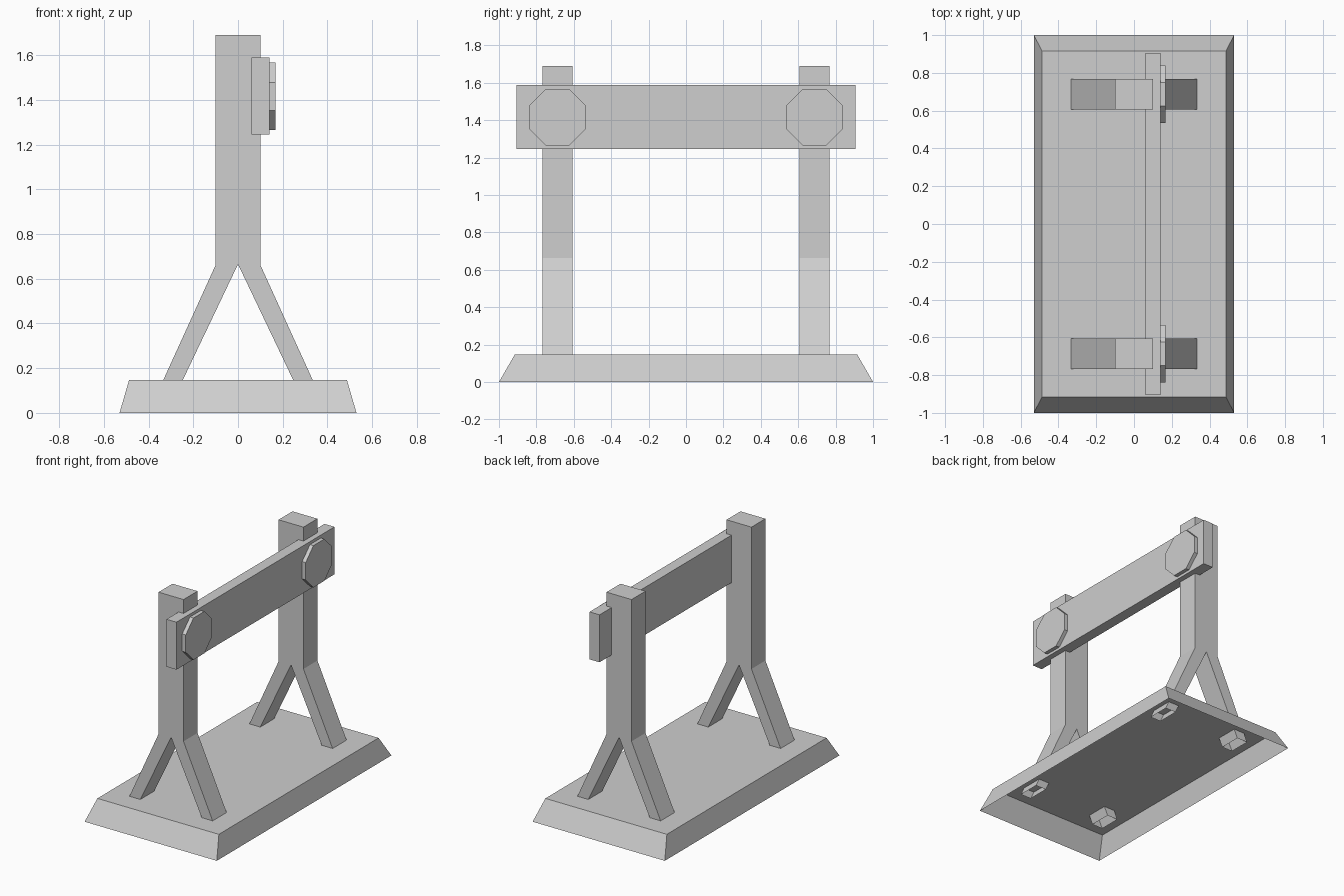
import bpy
import bmesh
import math
from mathutils import Matrix, Vector

cube = bpy.data.objects.get("Cube")
if cube:
    bpy.data.objects.remove(cube, do_unlink=True)

GREY = (0.62, 0.62, 0.62, 1)
mat = bpy.data.materials.new("plain grey")
mat.use_nodes = True
mat.diffuse_color = GREY
mat.node_tree.nodes["Principled BSDF"].inputs["Base Color"].default_value = GREY


def finish(name, bm, open_below=None):
    """Turn a bmesh into an object, removing downward faces below a height."""
    bmesh.ops.recalc_face_normals(bm, faces=bm.faces)
    if open_below is not None:
        bottoms = [f for f in bm.faces
                   if f.normal.z < -0.9 and f.calc_center_median().z < open_below]
        bmesh.ops.delete(bm, geom=bottoms, context='FACES')
    mesh = bpy.data.meshes.new(name)
    bm.to_mesh(mesh)
    bm.free()
    mesh.materials.append(mat)
    obj = bpy.data.objects.new(name, mesh)
    bpy.context.collection.objects.link(obj)
    return obj


def box(bm, centre, size):
    return bmesh.ops.create_cube(
        bm, size=1, matrix=Matrix.Translation(centre) @ Matrix.Diagonal((*size, 1)))["verts"]


# Sloped base, a hollow shell open underneath
bm = bmesh.new()
for v in box(bm, (0, 0, 0.074), (1.06, 2, 0.148)):
    if v.co.z > 0.1:
        v.co.x *= 0.487 / 0.53
        v.co.y *= 0.915
finish("base", bm, open_below=0.05)

# Forked posts, one profile extruded along y; the leg ends are open
half = [(0.1, 1.69), (0.1, 0.662), (0.361, 0.088), (0.275, 0.088)]
profile = half + [(0, 0.665)] + [(-x, z) for x, z in reversed(half)]
for name, y in (("front_post", -0.767), ("back_post", 0.607)):
    bm = bmesh.new()
    face = bm.faces.new([bm.verts.new((x, y, z)) for x, z in profile])
    new = bmesh.ops.extrude_face_region(bm, geom=[face])["geom"]
    bmesh.ops.translate(bm, vec=Vector((0, 0.16, 0)),
                        verts=[g for g in new if isinstance(g, bmesh.types.BMVert)])
    finish(name, bm, open_below=0.12)

# Crossbeam let into the posts
bm = bmesh.new()
box(bm, (0.1, 0, 1.417), (0.08, 1.81, 0.344))
finish("crossbeam", bm)

# Octagonal bolt heads on the beam face
for name, y in (("front_bolt", -0.687), ("back_bolt", 0.687)):
    bm = bmesh.new()
    bmesh.ops.create_cone(
        bm, cap_ends=True, segments=8, radius1=0.164, radius2=0.164, depth=0.038,
        matrix=Matrix.Translation((0.149, y, 1.416))
        @ Matrix.Rotation(math.pi / 2, 4, 'Y') @ Matrix.Rotation(math.pi / 8, 4, 'Z'))
    # keep the flats square to the beam whatever the starting angle
    top = max(v.co.z for v in bm.verts)
    if sum(abs(v.co.z - top) < 1e-4 for v in bm.verts) < 4:
        bmesh.ops.rotate(bm, verts=bm.verts, cent=(0.149, y, 1.416),
                         matrix=Matrix.Rotation(math.pi / 8, 3, 'X'))
    finish(name, bm)
